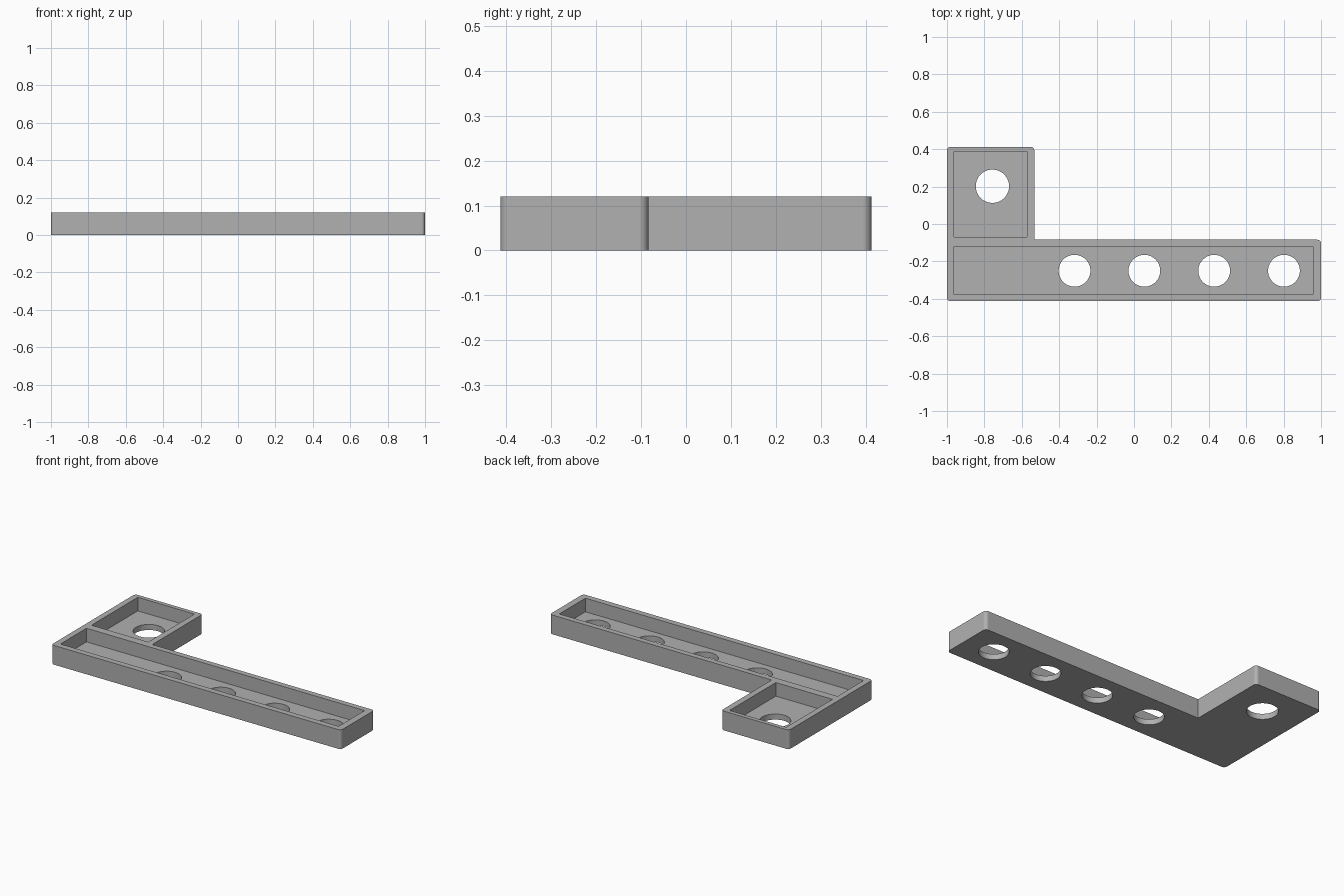
import bpy, bmesh
from math import radians

cube = bpy.data.objects.get("Cube")
if cube:
    bpy.data.objects.remove(cube)

HEIGHT, FLOOR = 0.12, 0.035

grey = bpy.data.materials.new("plain grey")
grey.use_nodes = True
colour = (0.44, 0.44, 0.44, 1)
grey.diffuse_color = colour
grey.node_tree.nodes["Principled BSDF"].inputs["Base Color"].default_value = colour


def prism(name, points, z0, z1, corner=0.0):
    """Extrude an outline upward, rounding its convex upright corners."""
    bm = bmesh.new()
    face = bm.faces.new([bm.verts.new((x, y, z0)) for x, y in points])
    top = bmesh.ops.extrude_face_region(bm, geom=[face])["geom"]
    bmesh.ops.translate(bm, vec=(0, 0, z1 - z0),
                        verts=[v for v in top if isinstance(v, bmesh.types.BMVert)])
    bmesh.ops.recalc_face_normals(bm, faces=bm.faces)
    if corner:
        uprights = [e for e in bm.edges if e.is_convex
                    and abs(e.verts[0].co.z - e.verts[1].co.z) > 0.01]
        bmesh.ops.bevel(bm, geom=uprights, offset=corner, segments=8,
                        profile=0.5, affect='EDGES')
    mesh = bpy.data.meshes.new(name)
    bm.to_mesh(mesh)
    bm.free()
    mesh.materials.append(grey)
    obj = bpy.data.objects.new(name, mesh)
    bpy.context.collection.objects.link(obj)
    return obj


def cut(target, cutter):
    mod = target.modifiers.new("cut", 'BOOLEAN')
    mod.operation, mod.solver, mod.object = 'DIFFERENCE', 'EXACT', cutter
    bpy.ops.object.modifier_apply(modifier=mod.name)
    bpy.data.objects.remove(cutter)


# L-shaped body with softened outer corners
body = prism("bracket_tray",
             [(-1, -0.413), (1, -0.413), (1, -0.084), (-0.533, -0.084),
              (-0.533, 0.413), (-1, 0.413)], 0, HEIGHT, 0.02)
bpy.ops.object.select_all(action='DESELECT')
body.select_set(True)
bpy.context.view_layer.objects.active = body

# Open pockets: long bar and short arm
for x0, x1, y0, y1 in ((-0.963, 0.958, -0.376, -0.119),
                       (-0.963, -0.572, -0.069, 0.387)):
    cut(body, prism("pocket_cutter", [(x0, y0), (x1, y0), (x1, y1), (x0, y1)],
                    FLOOR, HEIGHT + 0.1))

# Round holes through the floor: four along the bar, one in the arm
holes = [(-0.318 + 0.3733 * i, -0.25, 0.085) for i in range(4)]
holes.append((-0.757, 0.202, 0.089))
for x, y, r in holes:
    bpy.ops.mesh.primitive_cylinder_add(vertices=64, radius=r, depth=0.2,
                                        location=(x, y, 0))
    drill = bpy.context.object
    drill.data.materials.append(grey)
    bpy.ops.object.select_all(action='DESELECT')
    body.select_set(True)
    bpy.context.view_layer.objects.active = body
    cut(body, drill)

# Smooth rounded corners and hole walls, crisp flats
bpy.ops.object.shade_smooth_by_angle(angle=radians(25))
weighted = body.modifiers.new("flat_normals", 'WEIGHTED_NORMAL')
weighted.keep_sharp = True
